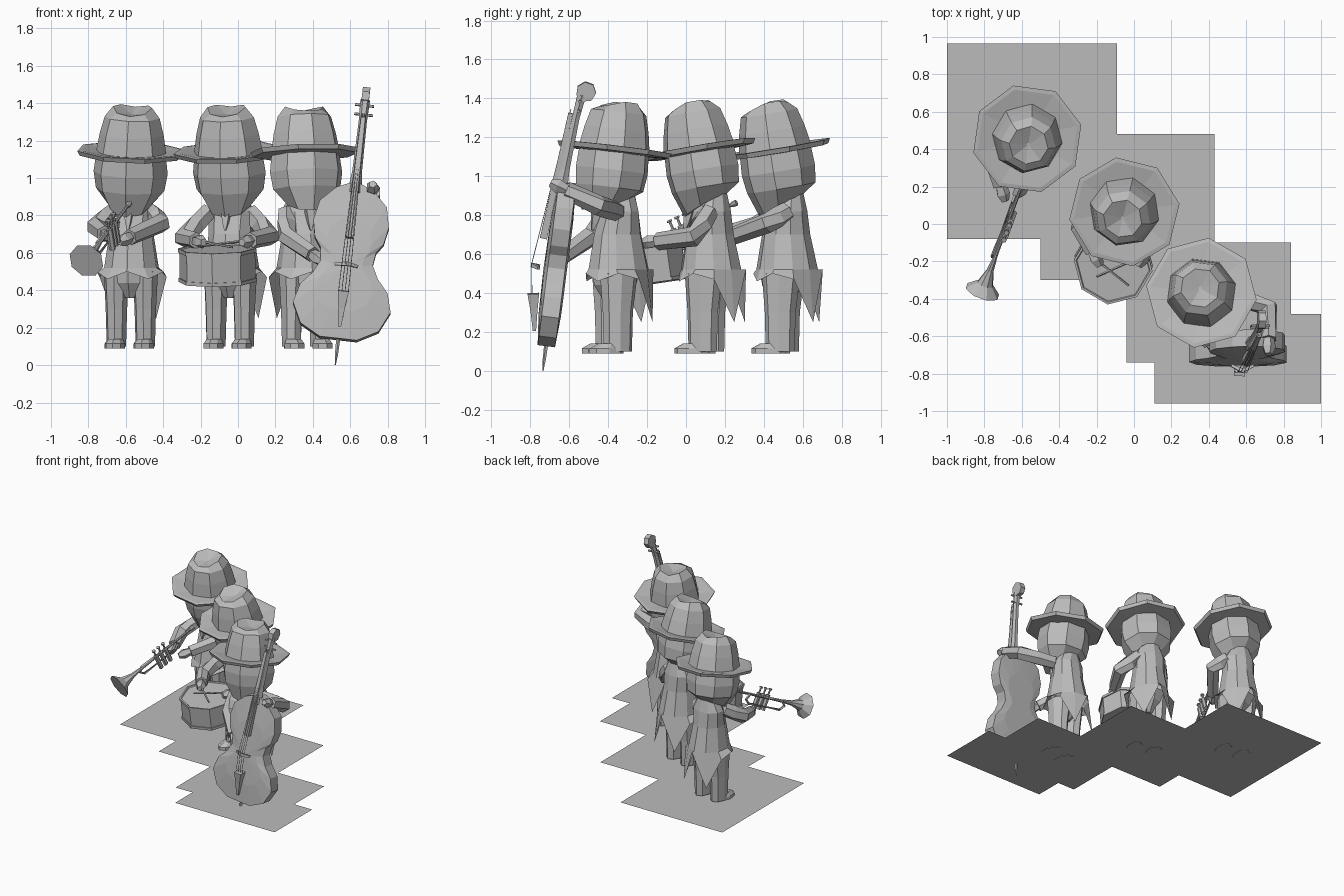
import bpy, bmesh
from math import sin, cos, pi, radians
from mathutils import Matrix, Vector

cube = bpy.data.objects.get("Cube")
if cube:
    bpy.data.objects.remove(cube)

grey = bpy.data.materials.new("stone grey")
grey.use_nodes = True
grey.diffuse_color = (0.5, 0.5, 0.5, 1)
grey.node_tree.nodes["Principled BSDF"].inputs["Base Color"].default_value = (0.5, 0.5, 0.5, 1)
UP = Vector((0, 0, 1))


def finish(name, bm, mtx):
    bmesh.ops.recalc_face_normals(bm, faces=bm.faces)
    bm.transform(mtx)
    me = bpy.data.meshes.new(name)
    bm.to_mesh(me)
    bm.free()
    me.materials.append(grey)
    ob = bpy.data.objects.new(name, me)
    bpy.context.collection.objects.link(ob)
    return ob


def skin(name, loops, mtx=Matrix(), bottom=True, top=True):
    """Bridge a stack of equal point loops and cap the ends."""
    bm = bmesh.new()
    rows = [[bm.verts.new(p) for p in lp] for lp in loops]
    for a, b in zip(rows, rows[1:]):
        for i in range(len(a)):
            j = (i + 1) % len(a)
            bm.faces.new((a[i], a[j], b[j], b[i]))
    if bottom:
        bm.faces.new(rows[0][::-1])
    if top:
        bm.faces.new(rows[-1])
    return finish(name, bm, mtx)


def ring(z, rx, ry=None, cy=0, n=8, phase=0):
    """Horizontal loop whose first point faces the front."""
    ry = rx if ry is None else ry
    z = z if isinstance(z, (list, tuple)) else [z] * n
    return [Vector((rx * sin(2 * pi * i / n + phase), cy - ry * cos(2 * pi * i / n + phase), z[i]))
            for i in range(n)]


def limb(name, pts, radii, n=6, mtx=Matrix()):
    """Tapered tube along a path."""
    pts = [Vector(p) for p in pts]
    span = (pts[-1] - pts[0]).normalized()
    ref = Vector((1, 0, 0)) if abs(span.z) > 0.8 else UP
    loops = []
    for k, p in enumerate(pts):
        t = (pts[min(k + 1, len(pts) - 1)] - pts[max(k - 1, 0)]).normalized()
        a = t.cross(ref).normalized()
        b = a.cross(t)
        loops.append([p + radii[k] * (a * cos(2 * pi * i / n + pi / n) + b * sin(2 * pi * i / n + pi / n))
                      for i in range(n)])
    return skin(name, loops, mtx)


def arm(who, shoulder, elbow, hand):
    s, e, h = Vector(shoulder), Vector(elbow), Vector(hand)
    d = (h - e).normalized()
    limb(who + "_sleeve", [s, s.lerp(e, 0.5), e, h - d * 0.05], [0.05, 0.055, 0.053, 0.045])
    limb(who + "_hand", [h - d * 0.06, h, h + d * 0.04], [0.028, 0.038, 0.022], 5)


def musician(who, x, y, yaw, nod, roll):
    body = Matrix.Translation((x, y, 0)) @ Matrix.Rotation(radians(yaw), 4, 'Z')
    # legs and shoes
    for side, s in (("right", -1), ("left", 1)):
        at = body @ Matrix.Translation((s * 0.078, 0, 0))
        skin(f"{who}_{side}_leg", [ring(0.1, 0.052, 0.075, 0.015), ring(0.3, 0.058, 0.08, 0.015),
                                   ring(0.5, 0.068, 0.1, 0.02)], at)
        skin(f"{who}_{side}_shoe", [ring(0.09, 0.055, 0.09, -0.045), ring(0.115, 0.055, 0.09, -0.045),
                                    ring(0.14, 0.04, 0.06, -0.03)], at)
    skin(who + "_trouser_seat", [ring(0.36, 0.03, 0.05, 0.01), ring(0.44, 0.11, 0.11, 0.02),
                                 ring(0.52, 0.13, 0.13, 0.03)], body)
    # coat with two pointed tails
    hem = [0.5, 0.46, 0.5, 0.47, 0.25, 0.52, 0.25, 0.47, 0.5, 0.46]
    skin(who + "_tailcoat", [ring(hem, 0.19, 0.18, 0.045, 10), ring(0.52, 0.148, 0.16, 0.04, 10),
                             ring(0.7, 0.12, 0.125, 0.035, 10), ring(0.82, 0.125, 0.1, 0.045, 10),
                             ring(0.91, 0.075, 0.075, 0.05, 10)], body, bottom=False)
    # shirt front and tie
    limb(who + "_tie", [(0, -0.075, 0.83), (0, -0.09, 0.76), (0, -0.1, 0.72)], [0.035, 0.02, 0.006], 4, body)
    # head and hat
    tilt = body @ Matrix.Translation((0, 0, 1)) @ Matrix.Rotation(radians(nod), 4, 'X') \
        @ Matrix.Rotation(radians(roll), 4, 'Y') @ Matrix.Translation((0, 0, -1))
    low = [0.81, 0.82, 0.85, 0.88, 0.89, 0.88, 0.85, 0.82]
    skin(who + "_head", [ring(low, 0.11, 0.12, -0.015), ring(0.94, 0.185, 0.18), ring(1.03, 0.2, 0.192),
                         ring(1.15, 0.185, 0.185)], tilt)
    f = pi / 8
    skin(who + "_hat_brim", [ring(1.12, 0.17, phase=f), ring(1.125, 0.285, phase=f), ring(1.15, 0.298, phase=f),
                             ring(1.152, 0.275, phase=f), ring(1.14, 0.18, phase=f)], tilt)
    rim = [1.35, 1.36, 1.385, 1.385, 1.37, 1.385, 1.385, 1.36]
    skin(who + "_hat_crown", [ring(1.135, 0.19), ring(1.24, 0.172), ring(1.33, 0.148), ring(rim, 0.105),
                              ring(1.345, 0.01)], tilt)


# stepped floor
steps = [(-1, .965), (-.09, .965), (-.09, .48), (.43, .48), (.43, -.1), (.84, -.1), (.84, -.48), (1, -.48),
         (1, -.96), (.11, -.96), (.11, -.74), (-.04, -.74), (-.04, -.3), (-.5, -.3), (-.5, -.08), (-1, -.08)]
bm = bmesh.new()
bm.faces.new([bm.verts.new((x, y, 0.093)) for x, y in reversed(steps)])
finish("floor", bm, Matrix())

musician("trumpeter", -0.575, 0.48, -8, 9, 3)
musician("drummer", -0.045, 0.09, -14, 10, 0)
musician("bassist", 0.365, -0.385, 15, -7, 0)

arm("trumpeter_left", (-.47, .52, .82), (-.41, .42, .76), (-.61, .18, .67))
arm("trumpeter_right", (-.67, .48, .82), (-.76, .36, .74), (-.70, .16, .69))
arm("drummer_left", (.06, .12, .82), (.17, .04, .69), (.04, -.19, .66))
arm("drummer_right", (-.16, .11, .82), (-.29, -.02, .68), (-.2, -.19, .66))
arm("bassist_right", (.26, -.38, .82), (.26, -.49, .69), (.43, -.66, .57))
arm("bassist_left", (.47, -.36, .82), (.72, -.45, .85), (.72, -.66, .95))

# trumpet, z along the tube and y upwards
mouth, bell = Vector((-.58, .26, .865)), Vector((-.81, -.36, .56))
d = (bell - mouth).normalized()
side = d.cross(UP).normalized()
horn = Matrix.Translation(mouth) @ Matrix((side, side.cross(d), d)).transposed().to_4x4()
limb("trumpet_bell", [(0, 0, z) for z in (0, .02, .04, .5, .6, .68, .73)],
     [.016, .016, .009, .011, .02, .045, .097], 8, horn)
limb("trumpet_loop", [(.015, 0, .18), (.015, 0, .5), (.015, -.03, .53), (.015, -.065, .5), (.015, -.07, .2),
                      (.015, -.04, .16), (.015, 0, .18)], [.01] * 7, 5, horn)
for i in range(3):
    z = .28 + .045 * i
    limb(f"trumpet_valve_{i + 1}", [(-.012, h, z) for h in (-.1, .02, .021, .06, .061, .07)],
         [.018, .018, .007, .007, .015, .015], 6, horn)

# drum and sticks
drum = Matrix.Translation((-.11, -.21, .535)) @ Matrix.Rotation(radians(-8), 4, 'Z') \
    @ Matrix.Rotation(radians(8), 4, 'X')
skin("drum", [ring(z, r) for z, r in ((-.09, .205), (-.09, .212), (-.07, .212), (-.07, .205), (.07, .205),
                                      (.07, .212), (.09, .212), (.09, .2), (.083, .195))], drum)
limb("left_drumstick", [(.07, -.16, .67), (-.2, -.28, .635)], [.008, .006], 5)
limb("right_drumstick", [(-.24, -.16, .67), (-.03, -.33, .63)], [.008, .006], 5)

# double bass, z up the neck and -y towards the strings
lean = UP.rotation_difference(Vector((.113, .13, 1)))
bass = Matrix.Translation((.52, -.735, 0)) @ lean.to_matrix().to_4x4()
half = [(.14, .10), (.2, .21), (.31, .263), (.41, .235), (.48, .175), (.55, .14), (.62, .15), (.67, .185),
        (.76, .203), (.87, .18), (.95, .1), (.98, .03)]
outline = [(w, z) for z, w in half] + [(-w, z) for z, w in reversed(half)]


def plate(scale, y):
    return [Vector((x * scale, y, .52 + (z - .52) * scale)) for x, z in outline]


skin("bass_body", [plate(.02, .055), plate(.6, .055), plate(1, .045), plate(1, -.045), plate(.6, -.06),
                   plate(.02, -.065)], bass)
limb("bass_endpin", [(0, 0, 0), (0, 0, .06), (0, 0, .16)], [.003, .009, .012], 5, bass)
limb("bass_neck", [(0, -.03, .93), (0, -.02, 1.05), (0, 0, 1.32), (0, .015, 1.44)], [.04, .026, .022, .026], 6, bass)
limb("bass_fingerboard", [(0, -.085, .68), (0, -.03, 1.34)], [.026, .016], 4, bass)
limb("bass_tailpiece", [(0, -.07, .2), (0, -.085, .3), (0, -.1, .39)], [.012, .025, .042], 4, bass)
limb("bass_bridge", [(-.06, -.09, .53), (0, -.12, .535), (.06, -.09, .53)], [.01, .016, .01], 4, bass)
limb("bass_scroll", [(-.02, .035, 1.46), (.02, .035, 1.46)], [.052, .052], 7, bass)
for i in range(4):
    x = (i - 1.5) * .011
    limb(f"bass_string_{i + 1}", [(x * 1.6, -.105, .38), (x * 1.5, -.128, .54), (x * .7, -.03, 1.36)],
         [.002] * 3, 3, bass)
for z in (1.36, 1.41):
    limb("bass_tuning_peg", [(-.05, .01, z), (.05, .01, z)], [.008, .008], 5, bass)
